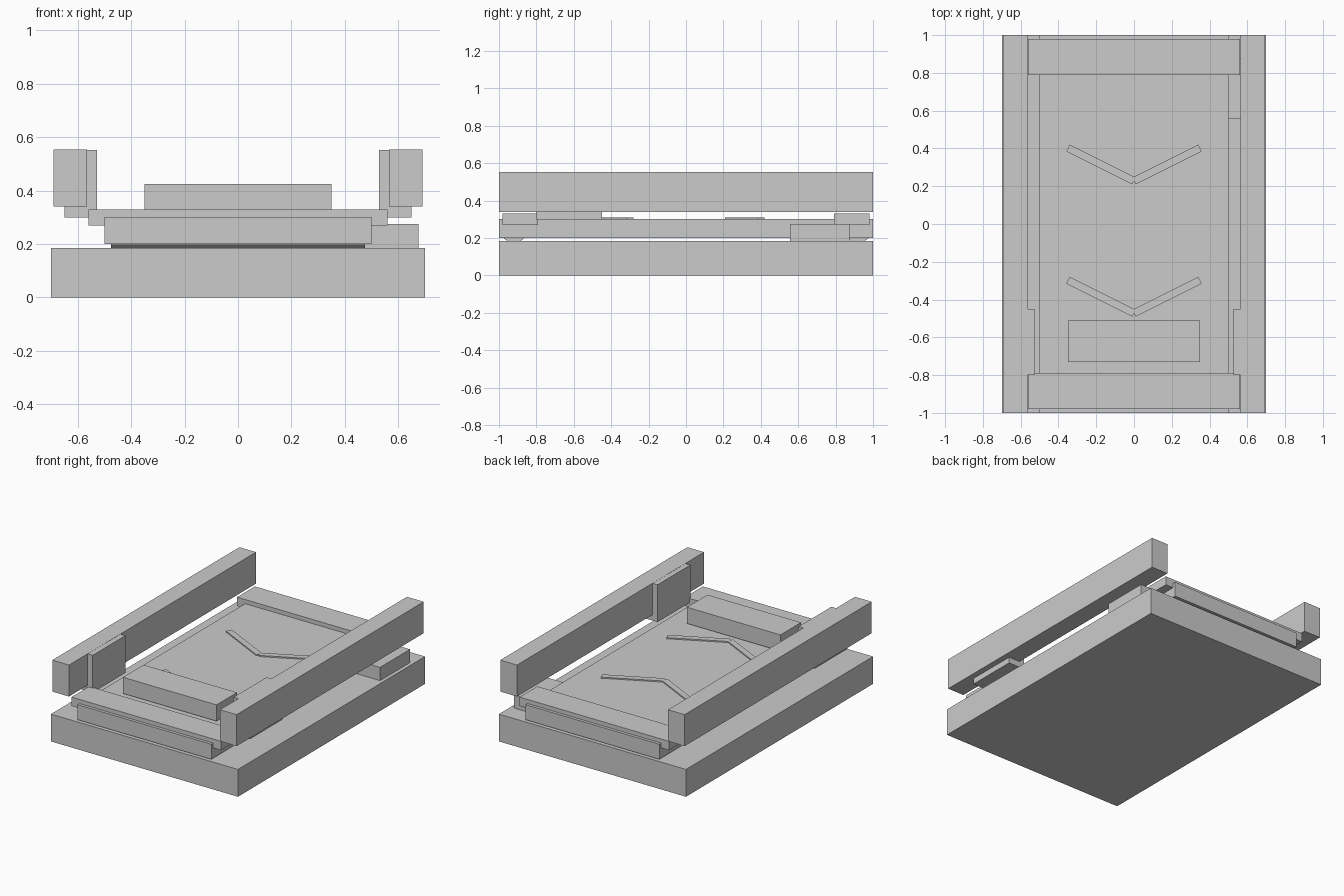
import bpy
from math import radians, pi

if "Cube" in bpy.data.objects:
    bpy.data.objects.remove(bpy.data.objects["Cube"])


def box(name, x, y, z, rot=0):
    """Box from (min, max) ranges, optionally turned about z."""
    bpy.ops.mesh.primitive_cube_add(
        size=1, location=[(r[0] + r[1]) / 2 for r in (x, y, z)], rotation=(0, 0, rot))
    ob = bpy.context.object
    ob.name = name
    ob.scale = [r[1] - r[0] for r in (x, y, z)]
    bpy.ops.object.transform_apply(location=False, rotation=False, scale=True)
    return ob


# Base plinth and belt
box("base", (-0.70, 0.70), (-1, 1), (0, 0.185))
box("belt", (-0.50, 0.50), (-1, 1), (0.20, 0.302))

# End covers and the rollers under them
for s, end in ((-1, "front"), (1, "back")):
    y = sorted((s * 0.79, s * 0.98))
    box(end + "_cover", (-0.56, 0.56), y, (0.27, 0.33))
    bpy.ops.mesh.primitive_cylinder_add(
        vertices=16, radius=0.075, depth=0.95,
        location=(0, s * 0.92, 0.25), rotation=(0, pi / 2, 0))
    bpy.context.object.name = end + "_roller"

# Side rails with thicker brackets
for s, side in ((-1, "left"), (1, "right")):
    box(side + "_rail", sorted((s * 0.565, s * 0.69)), (-1, 1), (0.34, 0.553))
    box(side + "_bracket", sorted((s * 0.528, s * 0.65)), (-0.80, -0.45), (0.30, 0.552))

# Drive motor on the right, scanner block across the belt
box("motor", (0.475, 0.675), (0.555, 0.875), (0.18, 0.275))
box("cross_block", (-0.35, 0.35), (-0.73, -0.51), (0.315, 0.425))

# Chevron marks on the belt
for cy in (0.315, -0.385):
    for s in (-1, 1):
        cx = s * 0.175
        box("chevron_arm", (cx - 0.195, cx + 0.195), (cy - 0.02, cy + 0.02),
            (0.295, 0.31), s * radians(26.6))
